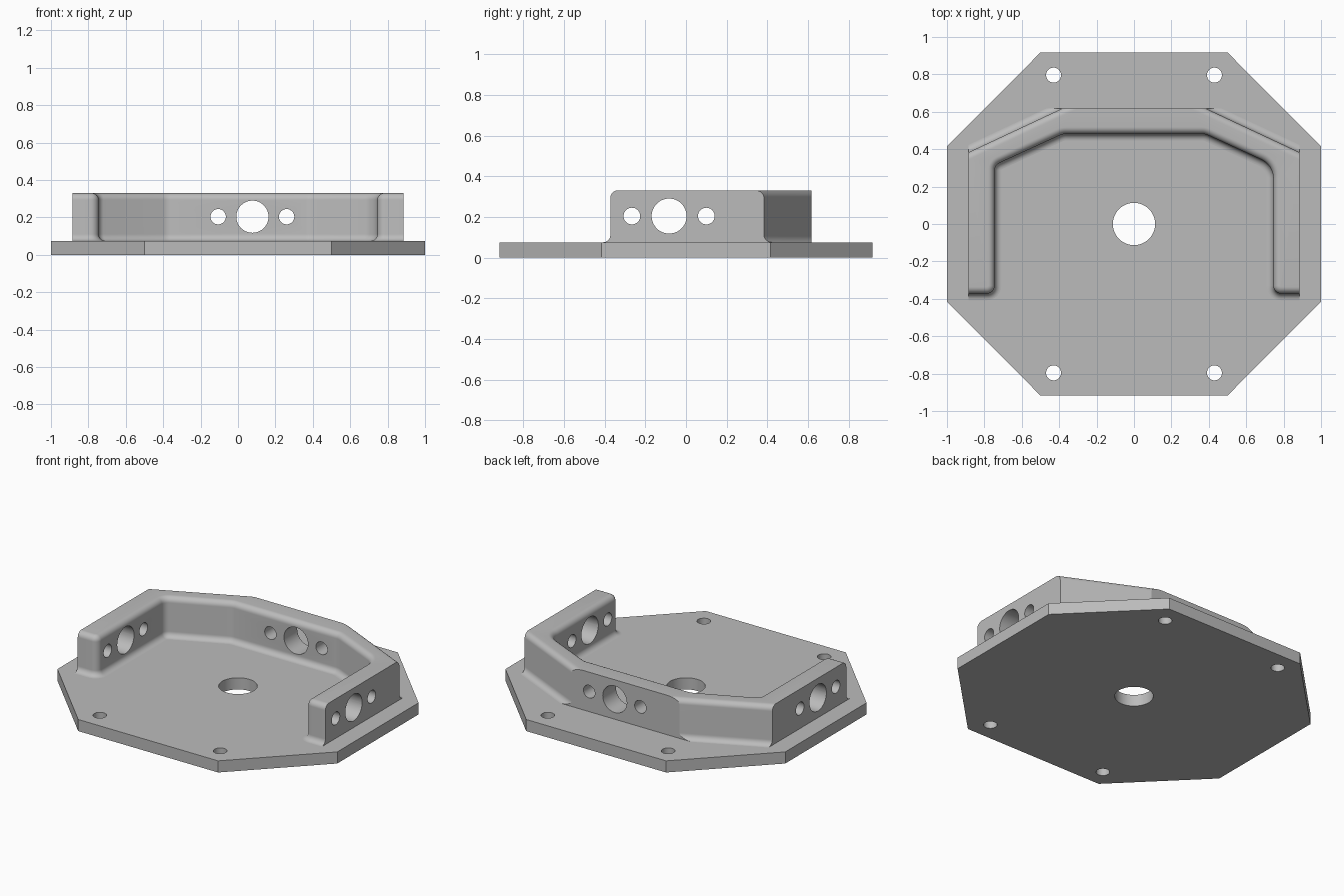
import bpy, bmesh, math
from mathutils import Vector, Matrix
from mathutils.geometry import intersect_line_line_2d

if "Cube" in bpy.data.objects:
    bpy.data.objects.remove(bpy.data.objects["Cube"], do_unlink=True)

grey = bpy.data.materials.new("plain grey")
grey.use_nodes = True
colour = (0.5, 0.5, 0.5, 1)
grey.diffuse_color = colour
grey.node_tree.nodes["Principled BSDF"].inputs["Base Color"].default_value = colour

PLATE_TOP, WALL_TOP, FILLET = 0.075, 0.33, 0.036


def add_object(name, bm):
    bmesh.ops.recalc_face_normals(bm, faces=bm.faces)
    mesh = bpy.data.meshes.new(name)
    bm.to_mesh(mesh)
    bm.free()
    mesh.materials.append(grey)
    obj = bpy.data.objects.new(name, mesh)
    bpy.context.collection.objects.link(obj)
    return obj


def loft(name, layers):
    """Skin a stack of (z, outline) loops and cap both ends."""
    bm = bmesh.new()
    loops = [[bm.verts.new((p[0], p[1], z)) for p in pts] for z, pts in layers]
    for low, high in zip(loops, loops[1:]):
        for i in range(len(low)):
            j = (i + 1) % len(low)
            bm.faces.new((low[i], low[j], high[j], high[i]))
    bm.faces.new(loops[0])
    bm.faces.new(loops[-1])
    return add_object(name, bm)


def drill(obj, holes):
    """Cut round holes given as (centre, axis, radius, depth)."""
    bm = bmesh.new()
    for centre, axis, radius, depth in holes:
        turn = Vector((0, 0, 1)).rotation_difference(Vector(axis)).to_matrix().to_4x4()
        bmesh.ops.create_cone(bm, cap_ends=True, segments=48, radius1=radius,
                              radius2=radius, depth=depth,
                              matrix=Matrix.Translation(centre) @ turn)
    cutter = add_object("hole_cutter", bm)
    cutter.hide_render = True
    mod = obj.modifiers.new("holes", 'BOOLEAN')
    mod.operation, mod.solver, mod.object = 'DIFFERENCE', 'EXACT', cutter
    bpy.ops.object.select_all(action='DESELECT')
    bpy.context.view_layer.objects.active = obj
    obj.select_set(True)
    bpy.ops.object.modifier_apply(modifier=mod.name)
    bpy.data.objects.remove(cutter, do_unlink=True)
    bpy.ops.object.shade_smooth_by_angle(angle=math.radians(22))


# Wall footprint, anticlockwise: corner, rounding radius (+ convex, - concave),
# and whether the side that starts here carries the fillet and rounded top
FOOTPRINT = [
    ((0.885, -0.372), 0, False), ((0.885, 0.383), 0, True),
    ((0.385, 0.617), 0, False), ((-0.385, 0.617), 0, True),
    ((-0.885, 0.383), 0, False), ((-0.885, -0.372), 0, True),
    ((-0.745, -0.372), 0.042, True), ((-0.745, 0.315), -0.045, True),
    ((-0.38, 0.482), -0.08, True), ((0.38, 0.482), -0.08, True),
    ((0.745, 0.315), -0.11, True), ((0.745, -0.372), 0.042, True),
]


def wall_outline(offset):
    sides, n = [], len(FOOTPRINT)
    for i, (corner, _, moves) in enumerate(FOOTPRINT):
        a, b = Vector(corner), Vector(FOOTPRINT[(i + 1) % n][0])
        along = (b - a).normalized()
        shift = Vector((along.y, -along.x)) * (offset if moves else 0)
        sides.append((a + shift, along))
    points = []
    for i, (_, radius, _) in enumerate(FOOTPRINT):
        (a, u), (b, v) = sides[i - 1], sides[i]
        corner = a + u * ((b - a).cross(v) / u.cross(v))
        if not radius:
            points.append(corner)
            continue
        # replace the corner by an arc tangent to both sides
        r = abs(radius + offset)
        turn = u.angle_signed(v)
        half = abs(turn) / 2
        centre = corner + (v - u).normalized() * r / math.cos(half)
        start = corner - u * r * math.tan(half) - centre
        sweep = math.copysign(abs(turn), u.cross(v))
        for k in range(9):
            arm = start.copy()
            arm.rotate(Matrix.Rotation(sweep * k / 8, 2))
            points.append(centre + arm)
    return points


# Base plate: stretched octagon with centre and corner holes
octagon = [(0.5, -0.917), (1, -0.415), (1, 0.415), (0.5, 0.917),
           (-0.5, 0.917), (-1, 0.415), (-1, -0.415), (-0.5, -0.917)]
plate = loft("base_plate", [(0, octagon), (PLATE_TOP, octagon)])
up = (0, 0, 1)
drill(plate, [((0, 0, 0), up, 0.113, 0.5)] +
      [((x, y, 0), up, 0.04, 0.5) for x in (-0.43, 0.43) for y in (-0.796, 0.796)])

# Wall: fillet at the foot, straight rise, rounded top edge
levels = [(0.04, FILLET)]
for k in range(9):
    t = math.radians(90 * k / 8)
    levels.append((PLATE_TOP + FILLET * (1 - math.cos(t)), FILLET * (1 - math.sin(t))))
for k in range(9):
    t = math.radians(90 * k / 8)
    levels.append((WALL_TOP - FILLET * (1 - math.sin(t)), -FILLET * (1 - math.cos(t))))
wall = loft("mounting_wall", [(z, wall_outline(d)) for z, d in levels])

# Cross holes: one large between two small, through the sides and the back
mid = 0.204
holes = []
for step, radius in ((-0.183, 0.041), (0, 0.086), (0.183, 0.041)):
    holes.append(((0, -0.083 + step, mid), (1, 0, 0), radius, 2.2))
    holes.append(((0.077 + step, 0.55, mid), (0, 1, 0), radius, 0.4))
drill(wall, holes)
